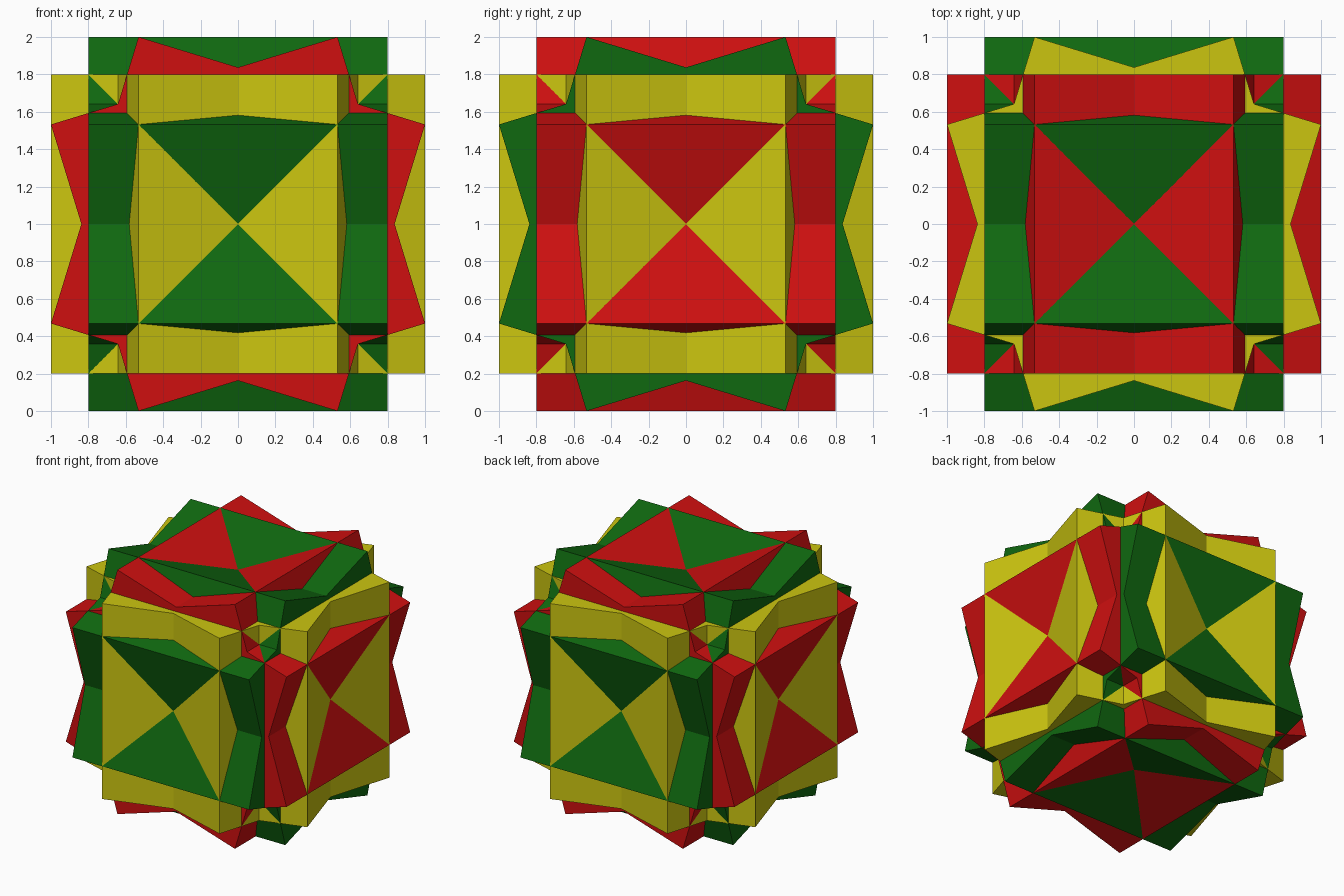
import bpy, bmesh
from mathutils import Matrix

cube = bpy.data.objects.get("Cube")
if cube:
    bpy.data.objects.remove(cube, do_unlink=True)

TIP = 0.532    # short coordinate of each star point (the long one is 1)
HALF = 0.8     # half the prism length
SLOPE = (1 - TIP) / (1 + TIP)
VALLEY = 1 - TIP * SLOPE               # shallow notch in the middle of a side
NOTCH = VALLEY_D = (TIP + SLOPE) / (1 + SLOPE)   # deep notch on the diagonal


def material(name, rgb):
    m = bpy.data.materials.new(name)
    m.use_nodes = True
    m.diffuse_color = (*rgb, 1)
    m.node_tree.nodes["Principled BSDF"].inputs["Base Color"].default_value = (*rgb, 1)
    return m


def star_outline():
    """Eight-pointed star: one quarter of the outline, turned four times."""
    quarter = [(VALLEY, 0), (1, TIP), (NOTCH, NOTCH), (TIP, 1)]
    points = []
    for _ in range(4):
        points += quarter
        quarter = [(-y, x) for x, y in quarter]
    return points


def star_prism(name, mat, turn):
    bm = bmesh.new()
    base = bm.faces.new([bm.verts.new((x, y, -HALF)) for x, y in star_outline()])
    top = bmesh.ops.extrude_face_region(bm, geom=[base], use_keep_orig=True)
    verts = [v for v in top["geom"] if isinstance(v, bmesh.types.BMVert)]
    bmesh.ops.translate(bm, verts=verts, vec=(0, 0, 2 * HALF))
    bmesh.ops.recalc_face_normals(bm, faces=bm.faces)
    bm.transform(Matrix.Translation((0, 0, 1)) @ turn)
    mesh = bpy.data.meshes.new(name)
    bm.to_mesh(mesh)
    bm.free()
    mesh.materials.append(mat)
    obj = bpy.data.objects.new(name, mesh)
    bpy.context.collection.objects.link(obj)


# Three interlocking star prisms, one along each axis
quarter_turn = 1.5707963267948966
star_prism("upright_star_prism", material("yellow", (0.60, 0.56, 0.005)), Matrix.Identity(4))
star_prism("front_back_star_prism", material("red", (0.62, 0.005, 0.005)),
           Matrix.Rotation(quarter_turn, 4, 'X'))
star_prism("side_to_side_star_prism", material("green", (0.005, 0.14, 0.005)),
           Matrix.Rotation(quarter_turn, 4, 'Y'))
